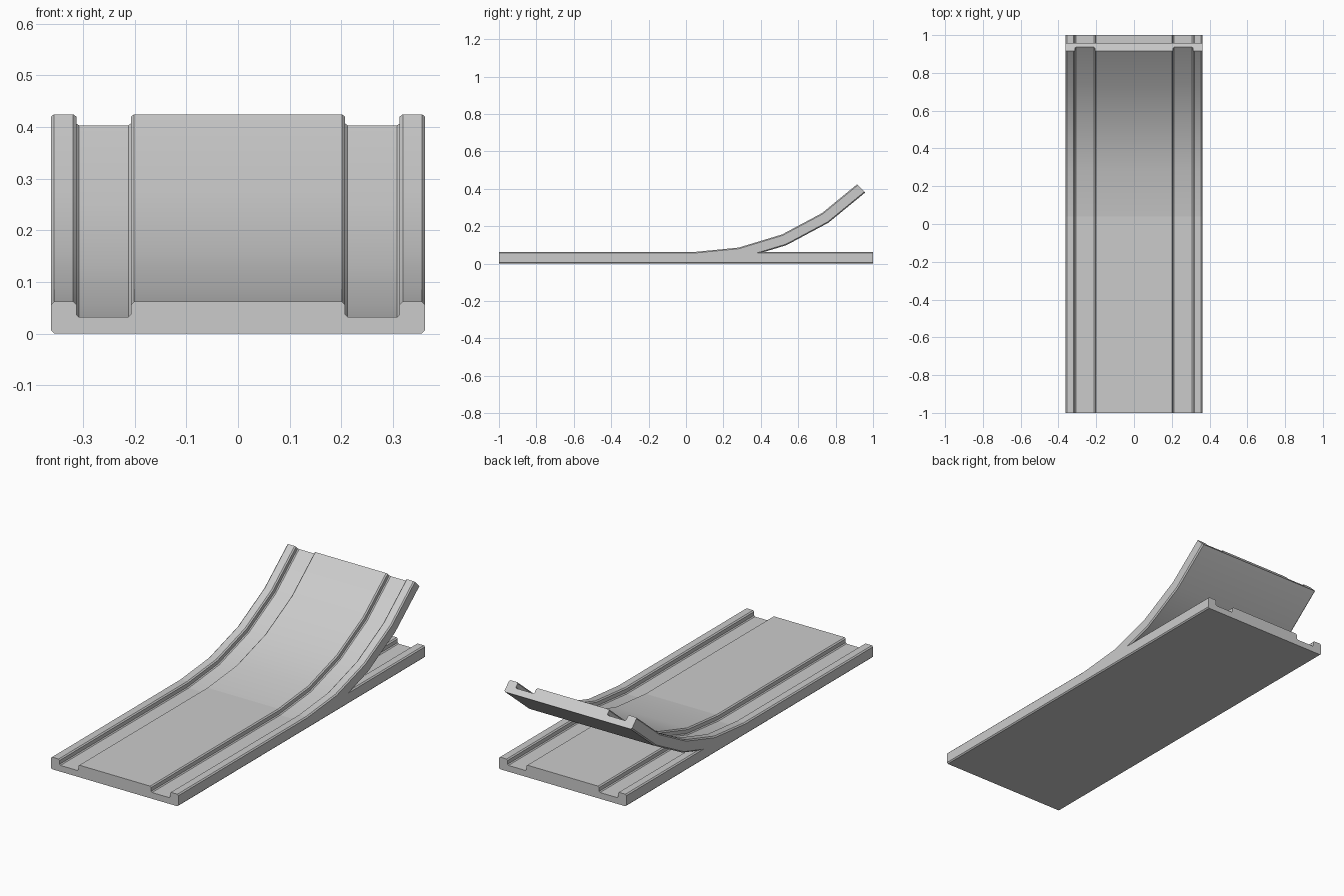
import bpy, bmesh
from math import sin, cos, pi

if "Cube" in bpy.data.objects:
    bpy.data.objects.remove(bpy.data.objects["Cube"])

# half cross-section of the grooved track, bottom to top centre
HALF = [(0.356, 0.0), (0.362, 0.006), (0.362, 0.056), (0.356, 0.062),
        (0.319, 0.062), (0.313, 0.056), (0.313, 0.037), (0.308, 0.032),
        (0.212, 0.032), (0.207, 0.037), (0.207, 0.056), (0.201, 0.062)]
PROFILE = HALF + [(-x, z) for x, z in reversed(HALF)]


def sweep(name, stations):
    """Sweep the profile through stations of (y, z, pitch)."""
    bm = bmesh.new()
    rings = [[bm.verts.new((x, y - h * sin(a), z + h * cos(a))) for x, h in PROFILE]
             for y, z, a in stations]
    n = len(PROFILE)
    for r0, r1 in zip(rings, rings[1:]):
        for i in range(n):
            j = (i + 1) % n
            bm.faces.new((r0[i], r0[j], r1[j], r1[i]))
    bm.faces.new(rings[0])
    bm.faces.new(rings[-1])
    bmesh.ops.recalc_face_normals(bm, faces=bm.faces)
    me = bpy.data.meshes.new(name)
    bm.to_mesh(me)
    bm.free()
    ob = bpy.data.objects.new(name, me)
    bpy.context.collection.objects.link(ob)
    bpy.ops.object.select_all(action='DESELECT')
    ob.select_set(True)
    bpy.context.view_layer.objects.active = ob
    bpy.ops.object.shade_smooth_by_angle(angle=pi / 6)
    return ob


# straight lower track
sweep("straight_track", [(-1, 0, 0), (1, 0, 0)])

# rising branch: a 45 degree bend in four segments
START, RADIUS = 0.04, 1.299
angles = [pi / 4 * i / 4 for i in range(5)]
sweep("rising_track", [(START + RADIUS * sin(a), RADIUS * (1 - cos(a)), a) for a in angles])
